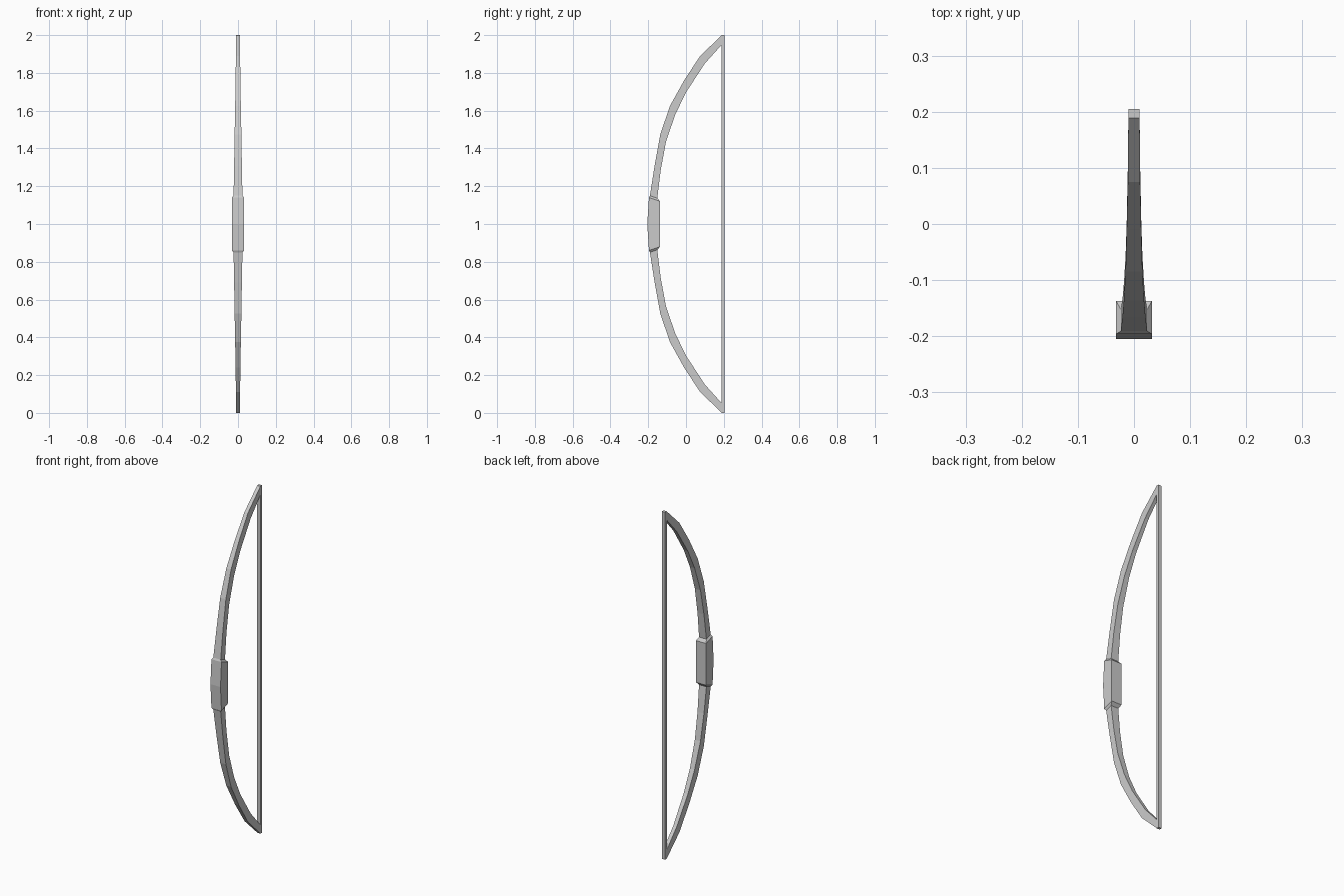
import bpy, bmesh

if "Cube" in bpy.data.objects:
    bpy.data.objects.remove(bpy.data.objects["Cube"])

def loft(name, rings):
    # rectangular rings: (front y, front z, back y, back z, half width)
    bm = bmesh.new()
    loops = []
    for fy, fz, by, bz, w in rings:
        loops.append([bm.verts.new(p) for p in
                      ((-w, fy, fz), (w, fy, fz), (w, by, bz), (-w, by, bz))])
    for a, b in zip(loops, loops[1:]):
        for i in range(4):
            j = (i + 1) % 4
            bm.faces.new((a[i], a[j], b[j], b[i]))
    bm.faces.new(loops[0])
    bm.faces.new(loops[-1])
    bmesh.ops.recalc_face_normals(bm, faces=bm.faces)
    mesh = bpy.data.meshes.new(name)
    bm.to_mesh(mesh)
    bm.free()
    obj = bpy.data.objects.new(name, mesh)
    bpy.context.collection.objects.link(obj)
    return obj

# upper limb from tip down to the thicker grip
upper = [
    (0.190, 2.000, 0.190, 1.950, 0.010),
    (0.075, 1.890, 0.100, 1.850, 0.011),
    (-0.010, 1.760, 0.002, 1.700, 0.013),
    (-0.085, 1.625, -0.057, 1.580, 0.015),
    (-0.136, 1.475, -0.106, 1.435, 0.018),
    (-0.166, 1.310, -0.134, 1.285, 0.0205),
    (-0.191, 1.150, -0.152, 1.137, 0.0235),
    (-0.196, 1.140, -0.137, 1.120, 0.032),
]
middle = [(-0.205, 1.0, -0.137, 1.0, 0.032)]
# lower half mirrored about z = 1
lower = [(fy, 2 - fz, by, 2 - bz, w) for fy, fz, by, bz, w in reversed(upper)]
loft("bow_stave", upper + middle + lower)

# square bowstring
loft("bowstring", [(0.189, 0.0, 0.205, 0.0, 0.010),
                   (0.189, 2.0, 0.205, 2.0, 0.010)])
